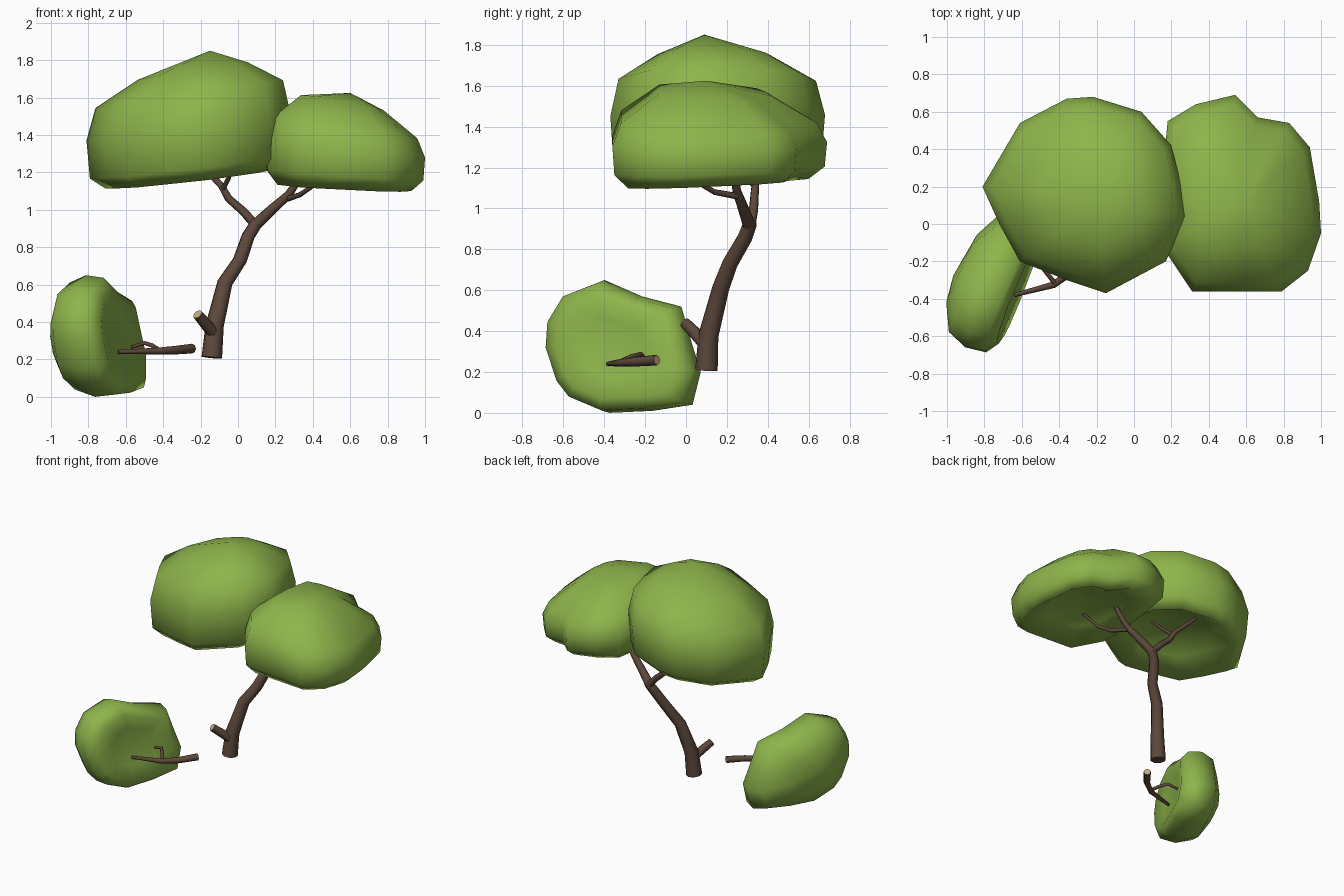
import bpy, bmesh, math
from mathutils import Vector, Matrix


def material(name, rgb):
    m = bpy.data.materials.new(name)
    m.diffuse_color = (*rgb, 1)
    return m


BARK = material("bark", (0.11, 0.065, 0.045))
WOOD = material("cut_wood", (0.55, 0.40, 0.22))
LEAF = material("leaves", (0.27, 0.46, 0.07))


def finish(ob, mat, angle):
    ob.data.materials.clear()
    ob.data.materials.append(mat)
    bpy.ops.object.select_all(action='DESELECT')
    ob.select_set(True)
    bpy.context.view_layer.objects.active = ob
    bpy.ops.object.shade_smooth_by_angle(angle=math.radians(angle))


def limb(name, pts):
    """Tapered tube through (x, y, z, radius) points."""
    cu = bpy.data.curves.new(name, 'CURVE')
    cu.dimensions = '3D'
    cu.bevel_depth = 1
    cu.bevel_resolution = 2
    cu.use_fill_caps = True
    sp = cu.splines.new('POLY')
    sp.points.add(len(pts) - 1)
    for p, (x, y, z, r) in zip(sp.points, pts):
        p.co = (x, y, z, 1)
        p.radius = r
    ob = bpy.data.objects.new(name, cu)
    bpy.context.collection.objects.link(ob)
    bpy.ops.object.select_all(action='DESELECT')
    ob.select_set(True)
    bpy.context.view_layer.objects.active = ob
    bpy.ops.object.convert(target='MESH')
    finish(bpy.context.object, BARK, 50)


def cut_face(name, end, inner, r):
    """Pale disc on a sawn end."""
    d = (Vector(end) - Vector(inner)).normalized()
    bpy.ops.mesh.primitive_cylinder_add(
        vertices=8, radius=r, depth=0.004, location=Vector(end) + d * 0.001,
        rotation=d.to_track_quat('Z', 'Y').to_euler())
    ob = bpy.context.object
    ob.name = name
    finish(ob, WOOD, 30)


def canopy(name, outline, rings, hollow, centre, apex, bottom, top, frame=Matrix()):
    """Hollow-bottomed dome lofted through (outline scale, height fraction) rings;
    bottom and top are sloping planes (h, dx, dy)."""
    cx, cy = centre
    bm = bmesh.new()

    def vert(x, y, h):
        b, t = (p[0] + p[1] * (x - cx) + p[2] * (y - cy) for p in (bottom, top))
        return bm.verts.new(frame @ Vector((x, y, b + (t - b) * h)))

    loops = [[vert(cx + (x - cx) * s, cy + (y - cy) * s, h) for x, y in outline]
             for s, h in rings]
    n = len(outline)
    low, high = vert(cx, cy, hollow), vert(*apex, 1)
    for i in range(n):
        j = (i + 1) % n
        for a, b in zip(loops, loops[1:]):
            bm.faces.new((a[i], a[j], b[j], b[i]))
        bm.faces.new((low, loops[0][j], loops[0][i]))
        bm.faces.new((high, loops[-1][i], loops[-1][j]))
    bmesh.ops.recalc_face_normals(bm, faces=bm.faces)
    me = bpy.data.meshes.new(name)
    bm.to_mesh(me)
    bm.free()
    ob = bpy.data.objects.new(name, me)
    bpy.context.collection.objects.link(ob)
    finish(ob, LEAF, 110)


# Trunk and upper branches
limb("trunk", [(-0.14, 0.10, 0.21, 0.056), (-0.125, 0.11, 0.38, 0.05),
               (-0.07, 0.17, 0.61, 0.042), (0.01, 0.215, 0.73, 0.038),
               (0.055, 0.29, 0.86, 0.036), (0.10, 0.315, 0.93, 0.034)])
limb("right_branch", [(0.09, 0.31, 0.915, 0.033), (0.18, 0.28, 1.00, 0.028),
                      (0.27, 0.25, 1.08, 0.023), (0.33, 0.235, 1.17, 0.018),
                      (0.38, 0.22, 1.27, 0.012)])
limb("right_twig", [(0.27, 0.25, 1.06, 0.016), (0.33, 0.14, 1.08, 0.014),
                    (0.39, 0.07, 1.12, 0.012), (0.48, 0.01, 1.22, 0.009)])
limb("left_branch", [(0.10, 0.315, 0.91, 0.025), (0.03, 0.33, 0.99, 0.023),
                     (-0.05, 0.335, 1.06, 0.021), (-0.09, 0.34, 1.13, 0.018),
                     (-0.22, 0.42, 1.26, 0.011)])
limb("left_twig", [(-0.08, 0.335, 1.11, 0.014), (-0.05, 0.27, 1.17, 0.012),
                   (-0.02, 0.18, 1.26, 0.009)])

# Broken stub on the trunk
limb("stub", [(-0.12, 0.10, 0.33, 0.034), (-0.165, 0.055, 0.38, 0.032),
              (-0.215, -0.005, 0.44, 0.028)])
cut_face("stub_cut", (-0.215, -0.005, 0.44), (-0.165, 0.055, 0.38), 0.026)

# Fallen branch
limb("fallen_branch", [(-0.245, -0.145, 0.258, 0.026), (-0.33, -0.25, 0.25, 0.023),
                       (-0.43, -0.325, 0.245, 0.018), (-0.64, -0.38, 0.24, 0.011)])
cut_face("fallen_branch_cut", (-0.245, -0.145, 0.258), (-0.33, -0.25, 0.25), 0.024)
limb("fallen_twig", [(-0.42, -0.32, 0.25, 0.013), (-0.46, -0.27, 0.275, 0.012),
                     (-0.50, -0.22, 0.288, 0.011), (-0.57, -0.20, 0.265, 0.008)])

# Upper foliage masses
canopy("left_canopy",
       [(-0.81, 0.20), (-0.61, 0.54), (-0.36, 0.67), (-0.22, 0.68), (0.04, 0.60),
        (0.20, 0.42), (0.25, 0.22), (0.28, 0.04), (0.17, -0.20), (-0.15, -0.37),
        (-0.36, -0.30), (-0.61, -0.20), (-0.72, 0.0)],
       [(0.55, 0.15), (0.83, 0.0), (0.97, 0.1), (1.0, 0.42), (0.92, 0.68), (0.54, 0.86)],
       0.20, (-0.21, 0.13), (-0.15, 0.09), (1.17, 0.12, 0.04), (1.84, 0.16, -0.02))
canopy("right_canopy",
       [(0.14, 0.15), (0.15, -0.12), (0.31, -0.36), (0.60, -0.36), (0.79, -0.36),
        (0.93, -0.25), (1.0, -0.05), (0.99, 0.12), (0.94, 0.41), (0.83, 0.54),
        (0.66, 0.57), (0.54, 0.69), (0.33, 0.64), (0.18, 0.55)],
       [(0.55, 0.15), (0.84, 0.0), (0.98, 0.13), (1.0, 0.40), (0.91, 0.61), (0.52, 0.87)],
       0.20, (0.54, 0.12), (0.60, 0.10), (1.125, -0.05, 0.04), (1.635, -0.20, -0.08))

# Fallen foliage: same dome lying on its side
u, v, w = Vector((-0.36, -0.933, 0)), Vector((0, 0, 1)), Vector((-0.933, 0.36, 0))
side = Matrix((u, v, w)).transposed().to_4x4()
side.translation = u * 0.565 + v * 0.32
canopy("fallen_canopy",
       [(0.37, 0.13), (0.375, 0.0), (0.31, -0.17), (0.24, -0.25), (0.06, -0.32),
        (-0.17, -0.31), (-0.38, -0.28), (-0.42, -0.12), (-0.37, 0.02), (-0.31, 0.20),
        (-0.10, 0.25), (0.10, 0.33), (0.29, 0.26)],
       [(0.45, 0.07), (0.78, 0.0), (0.96, 0.12), (1.0, 0.42), (0.88, 0.72), (0.5, 0.93)],
       0.08, (0.0, 0.0), (0.04, 0.0), (0.445, 0.0, 0.10), (0.80, 0.06, 0.0), side)
